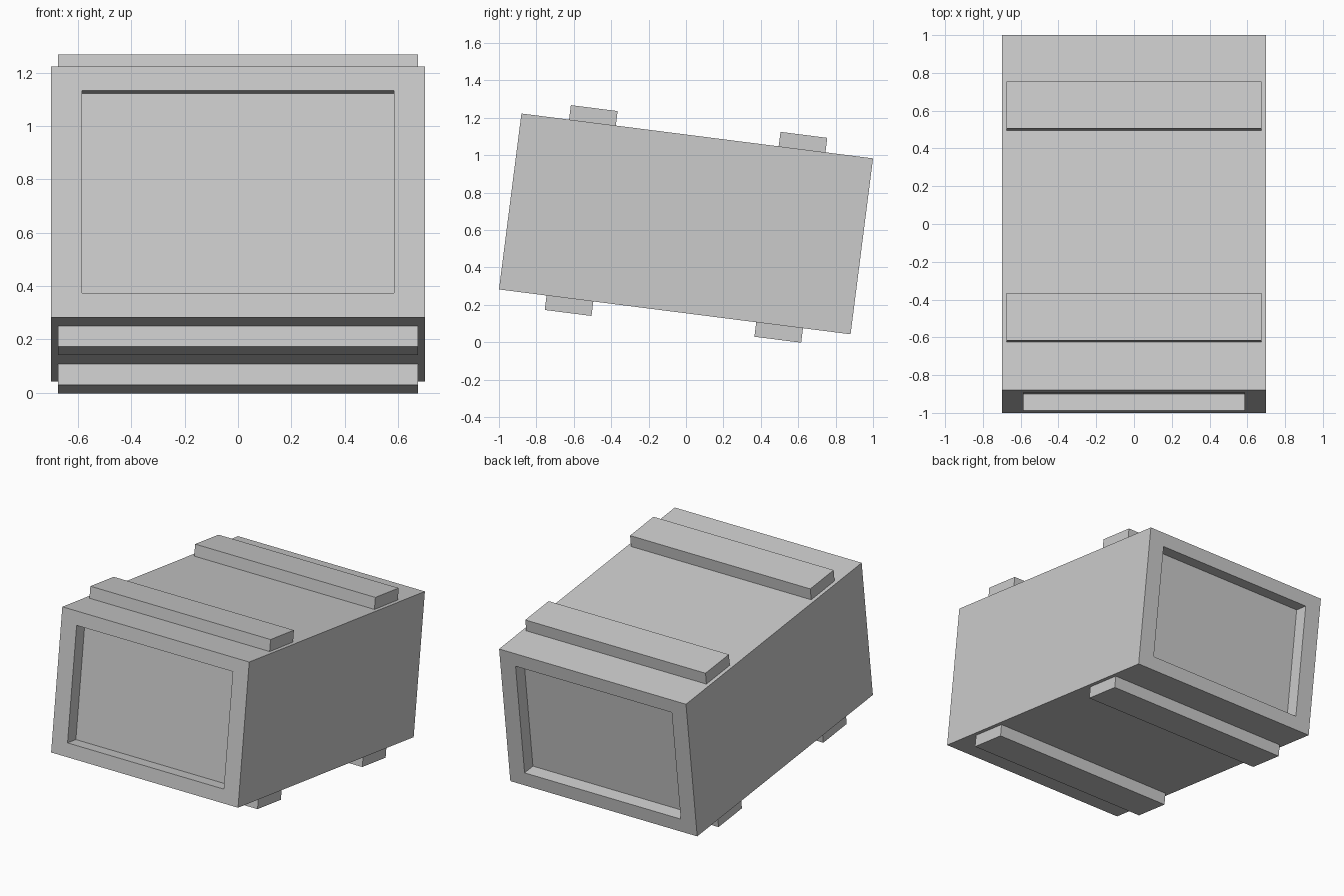
import bpy, bmesh, math
from mathutils import Matrix, Vector

if "Cube" in bpy.data.objects:
    bpy.data.objects.remove(bpy.data.objects["Cube"])

W, L, H = 1.40, 1.895, 0.948      # crate width, length, height
OPEN_W, OPEN_H, DEPTH = 1.17, 0.765, 0.09   # recessed end panels
SLAT_W, SLAT_L, SLAT_T = 1.35, 0.252, 0.078
SLAT_Y = 0.565

# whole crate leans forward-to-back about its centre
TILT = Matrix.Translation((0, 0, 0.633)) @ Matrix.Rotation(math.radians(-7.27), 4, 'X')

grey = bpy.data.materials.new("light_grey")
grey.diffuse_color = (0.6, 0.6, 0.6, 1)
grey.use_nodes = True
grey.node_tree.nodes["Principled BSDF"].inputs["Base Color"].default_value = grey.diffuse_color


def add_object(name, bm):
    bmesh.ops.recalc_face_normals(bm, faces=bm.faces[:])
    mesh = bpy.data.meshes.new(name)
    bm.to_mesh(mesh)
    bm.free()
    mesh.materials.append(grey)
    obj = bpy.data.objects.new(name, mesh)
    obj.matrix_world = TILT
    bpy.context.collection.objects.link(obj)
    return obj


def box_mesh(size, centre=(0, 0, 0)):
    bm = bmesh.new()
    bmesh.ops.create_cube(bm, size=1,
                          matrix=Matrix.Translation(centre) @ Matrix.Diagonal((*size, 1)))
    return bm


# crate body: inset both end faces to a frame, then push the panels inward
bm = box_mesh((W, L, H))
for end in (-1, 1):
    face = next(f for f in bm.faces if f.normal.y * end > 0.9)
    bmesh.ops.inset_individual(bm, faces=[face], thickness=0.05)
    for v in face.verts:
        v.co = Vector((math.copysign(OPEN_W / 2, v.co.x), end * L / 2,
                       math.copysign(OPEN_H / 2, v.co.z)))
    panel = bmesh.ops.extrude_discrete_faces(bm, faces=[face])["faces"][0]
    bmesh.ops.translate(bm, verts=panel.verts[:], vec=(0, -end * DEPTH, 0))
add_object("crate_body", bm)

# slats across the lid and the base
for level, z in (("top", 1), ("bottom", -1)):
    for place, y in (("front", -1), ("back", 1)):
        centre = (0, y * SLAT_Y, z * (H + SLAT_T) / 2)
        add_object(f"{level}_{place}_slat", box_mesh((SLAT_W, SLAT_L, SLAT_T), centre))
